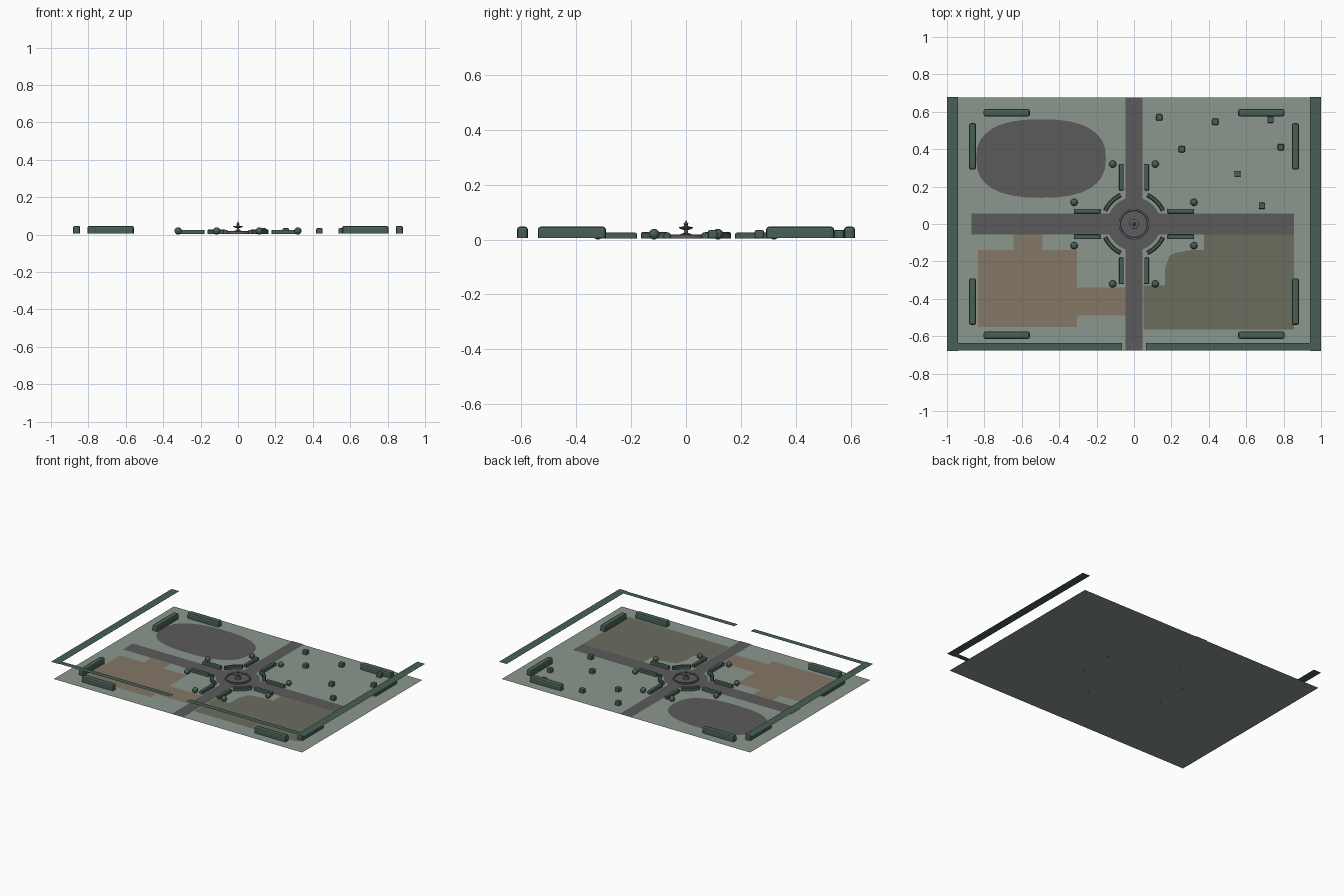
import bpy, bmesh
from math import sin, cos, pi, radians, copysign

if "Cube" in bpy.data.objects:
    bpy.data.objects.remove(bpy.data.objects["Cube"])


def material(name, r, g, b):
    m = bpy.data.materials.new(name)
    m.diffuse_color = (r, g, b, 1)
    m.use_nodes = True
    m.node_tree.nodes["Principled BSDF"].inputs["Base Color"].default_value = m.diffuse_color
    return m


GRASS = material("grass", .26, .31, .27)
PAVING = material("paving", .107, .105, .107)
LEAF = material("leaf", .065, .117, .089)
BROWN = material("brown_bed", .227, .188, .136)
OLIVE = material("olive_bed", .147, .153, .114)
STONE = material("stone", .11, .11, .115)


def finish(bm, name, mat):
    me = bpy.data.meshes.new(name)
    bm.to_mesh(me)
    bm.free()
    me.materials.append(mat)
    ob = bpy.data.objects.new(name, me)
    bpy.context.collection.objects.link(ob)
    return ob


def flat(name, pts, z, mat):
    """Single upward-facing sheet."""
    bm = bmesh.new()
    f = bm.faces.new([bm.verts.new((x, y, z)) for x, y in pts])
    f.normal_update()
    if f.normal.z < 0:
        f.normal_flip()
    return finish(bm, name, mat)


def rect(name, x0, x1, y0, y1, z, mat):
    return flat(name, [(x0, y0), (x1, y0), (x1, y1), (x0, y1)], z, mat)


def box(name, x, y, sx, sy, z0, z1, bevel, mat=LEAF):
    """Clipped block with chamfered edges."""
    bm = bmesh.new()
    bmesh.ops.create_cube(bm, size=1)
    for v in bm.verts:
        v.co = (x + v.co.x * sx, y + v.co.y * sy,
                (z0 + z1) / 2 + v.co.z * (z1 - z0))
    edges = [e for e in bm.edges if any(v.co.z > (z0 + z1) / 2 for v in e.verts)]
    bmesh.ops.bevel(bm, geom=edges, offset=bevel, segments=2, profile=.5,
                    affect='EDGES')
    return finish(bm, name, mat)


def arc_hedge(name, start, end, r0, r1, z0, z1, steps=8):
    """Curved hedge with chamfered top."""
    c = .005
    prof = [(r0, z0), (r1, z0), (r1, z1 - c), (r1 - c, z1), (r0 + c, z1), (r0, z1 - c)]
    bm = bmesh.new()
    rings = []
    for i in range(steps + 1):
        a = radians(start + (end - start) * i / steps)
        rings.append([bm.verts.new((r * cos(a), r * sin(a), z)) for r, z in prof])
    n = len(prof)
    for a, b in zip(rings, rings[1:]):
        for k in range(n):
            bm.faces.new((a[k], a[(k + 1) % n], b[(k + 1) % n], b[k]))
    bm.faces.new(rings[0])
    bm.faces.new(rings[-1][::-1])
    bmesh.ops.recalc_face_normals(bm, faces=bm.faces)
    return finish(bm, name, LEAF)


def lathe(name, prof, mat, seg=32):
    bm = bmesh.new()
    vs = [bm.verts.new((r, 0, z)) for r, z in prof]
    es = [bm.edges.new(p) for p in zip(vs, vs[1:])]
    bmesh.ops.spin(bm, geom=vs + es, cent=(0, 0, 0), axis=(0, 0, 1),
                   angle=2 * pi, steps=seg)
    bmesh.ops.remove_doubles(bm, verts=bm.verts, dist=1e-5)
    bmesh.ops.recalc_face_normals(bm, faces=bm.faces)
    return finish(bm, name, mat)


# Lawn and paths
rect("lawn", -.98, .98, -.677, .677, .003, GRASS)
rect("long_path", -.045, .045, -.677, .677, .0065, PAVING)
rect("cross_path", -.87, .855, -.055, .055, .006, PAVING)
flat("central_plaza", [(.143 * cos(i * pi / 16), .143 * sin(i * pi / 16))
                       for i in range(32)], .007, PAVING)

# Oval court
oval = []
for i in range(32):
    c, s = cos(i * pi / 16), sin(i * pi / 16)
    oval.append((-.497 + .347 * copysign(abs(c) ** .8, c),
                 .35 + .21 * copysign(abs(s) ** .8, s)))
flat("oval_court", oval, .006, PAVING)

# Planted beds
flat("brown_court", [(-.645, -.055), (-.49, -.055), (-.49, -.14), (-.305, -.14),
                     (-.305, -.34), (-.045, -.34), (-.045, -.49), (-.305, -.49),
                     (-.305, -.55), (-.835, -.55), (-.835, -.14), (-.645, -.14)],
     .005, BROWN)
flat("olive_court", [(.375, -.055), (.855, -.055), (.855, -.565), (.05, -.565),
                     (.05, -.33), (.165, -.33), (.165, -.24), (.19, -.17),
                     (.22, -.155), (.30, -.14), (.375, -.14)], .005, OLIVE)

# Raised perimeter strips
TOP = .122
for s, side in ((-1, "left"), (1, "right")):
    a, b = sorted((s * 1.0, s * .94))
    rect(f"{side}_border_strip", a, b, -.68, .68, TOP, LEAF)
    a, b = sorted((s * .94, s * .065))
    rect(f"{side}_front_border_strip", a, b, -.675, -.637, TOP, LEAF)

# Hedges repeated in all four quadrants
for sx in (-1, 1):
    for sy in (-1, 1):
        box("corner_hedge_wide", sx * .681, sy * .595, .248, .04, .006, .047, .011)
        box("corner_hedge_deep", sx * .863, sy * .415, .039, .248, .006, .047, .011)
        box("path_hedge_wide", sx * .25, sy * .069, .142, .024, .004, .025, .005)
        box("path_hedge_deep", sx * .068, sy * .25, .024, .142, .004, .025, .005)
        for x, y in ((.114, .32), (.32, .116)):
            bm = bmesh.new()
            bmesh.ops.create_uvsphere(bm, u_segments=12, v_segments=8, radius=.0195)
            bmesh.ops.translate(bm, verts=bm.verts, vec=(sx * x, sy * y, .0195))
            finish(bm, "ball_bush", LEAF)
for q in range(4):
    arc_hedge("plaza_hedge", q * 90 + 25, q * 90 + 65, .159, .181, .004, .028)

# Scattered cube shrubs
for x, y in ((.135, .57), (.435, .546), (.73, .557), (.256, .40),
             (.785, .411), (.553, .267), (.684, .097)):
    box("cube_shrub", x, y, .034, .034, .006, .034, .006)

# Fountain
fountain = lathe("fountain", [(.083, .004), (.083, .016), (.080, .018), (.073, .018),
                              (.071, .011), (.022, .011), (.019, .02), (.008, .024),
                              (.006, .034), (.022, .039), (.026, .045), (.023, .046),
                              (.009, .047), (.006, .053), (.009, .057), (.004, .062),
                              (0, .072)], STONE)
bpy.context.view_layer.objects.active = fountain
fountain.select_set(True)
bpy.ops.object.shade_smooth_by_angle()
